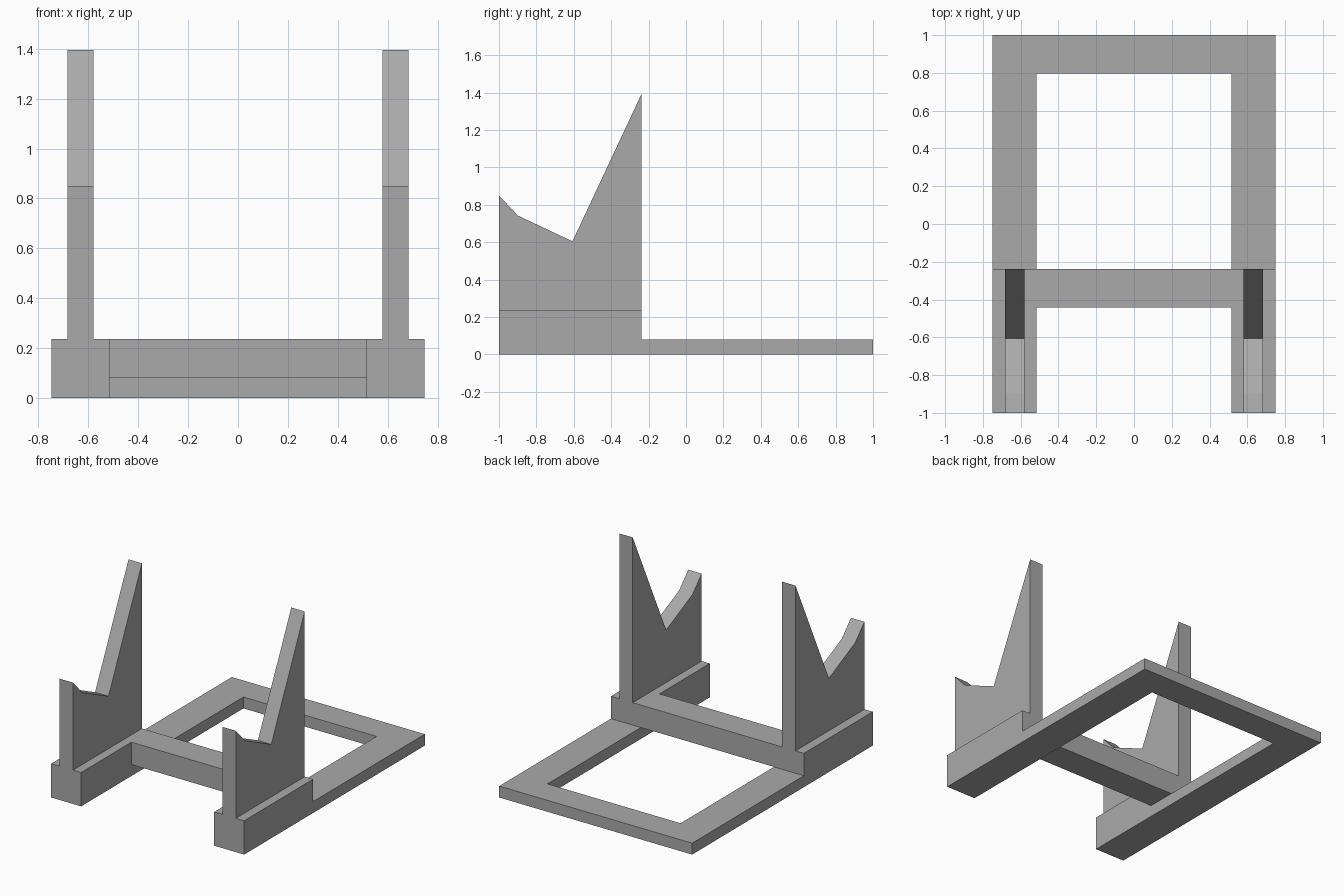
import bpy, bmesh

cube = bpy.data.objects.get("Cube")
if cube:
    bpy.data.objects.remove(cube, do_unlink=True)

# Single grey finish
GREY = (0.40, 0.40, 0.40, 1)
mat = bpy.data.materials.new("plain_grey")
mat.use_nodes = True
mat.diffuse_color = GREY
mat.node_tree.nodes["Principled BSDF"].inputs["Base Color"].default_value = GREY


def side_plate(name, profile, x0, x1):
    """Extrude a (y, z) outline along x from x0 to x1."""
    bm = bmesh.new()
    face = bm.faces.new([bm.verts.new((x0, y, z)) for y, z in profile])
    moved = bmesh.ops.extrude_face_region(bm, geom=[face])["geom"]
    verts = [g for g in moved if isinstance(g, bmesh.types.BMVert)]
    bmesh.ops.translate(bm, verts=verts, vec=(x1 - x0, 0, 0))
    bmesh.ops.recalc_face_normals(bm, faces=bm.faces)
    mesh = bpy.data.meshes.new(name)
    bm.to_mesh(mesh)
    bm.free()
    mesh.materials.append(mat)
    obj = bpy.data.objects.new(name, mesh)
    bpy.context.collection.objects.link(obj)
    return obj


def bar(name, y0, y1, z0, z1, half):
    return side_plate(name, [(y0, z0), (y1, z0), (y1, z1), (y0, z1)], -half, half)


FRONT, STEP, BACK = -1.0, -0.237, 1.0
THIN, BLOCK = 0.08, 0.237
INNER, OUTER = 0.516, 0.748

# Stepped rails: tall block in front, thin strip behind
rail = [(FRONT, 0), (BACK, 0), (BACK, THIN), (STEP, THIN), (STEP, BLOCK), (FRONT, BLOCK)]
# Notched cradle uprights standing on the blocks
cradle = [(FRONT, BLOCK), (STEP, BLOCK), (STEP, 1.395), (-0.607, 0.605),
          (-0.898, 0.742), (FRONT, 0.85)]
for side, s in (("left", 1), ("right", -1)):
    side_plate(side + "_rail", rail, s * INNER, s * OUTER)
    side_plate(side + "_cradle", cradle, s * 0.579, s * 0.683)

# Cross members
bar("front_crossbar", -0.443, STEP, THIN, BLOCK, INNER)
bar("back_crossbar", 0.797, BACK, 0, THIN, INNER)
